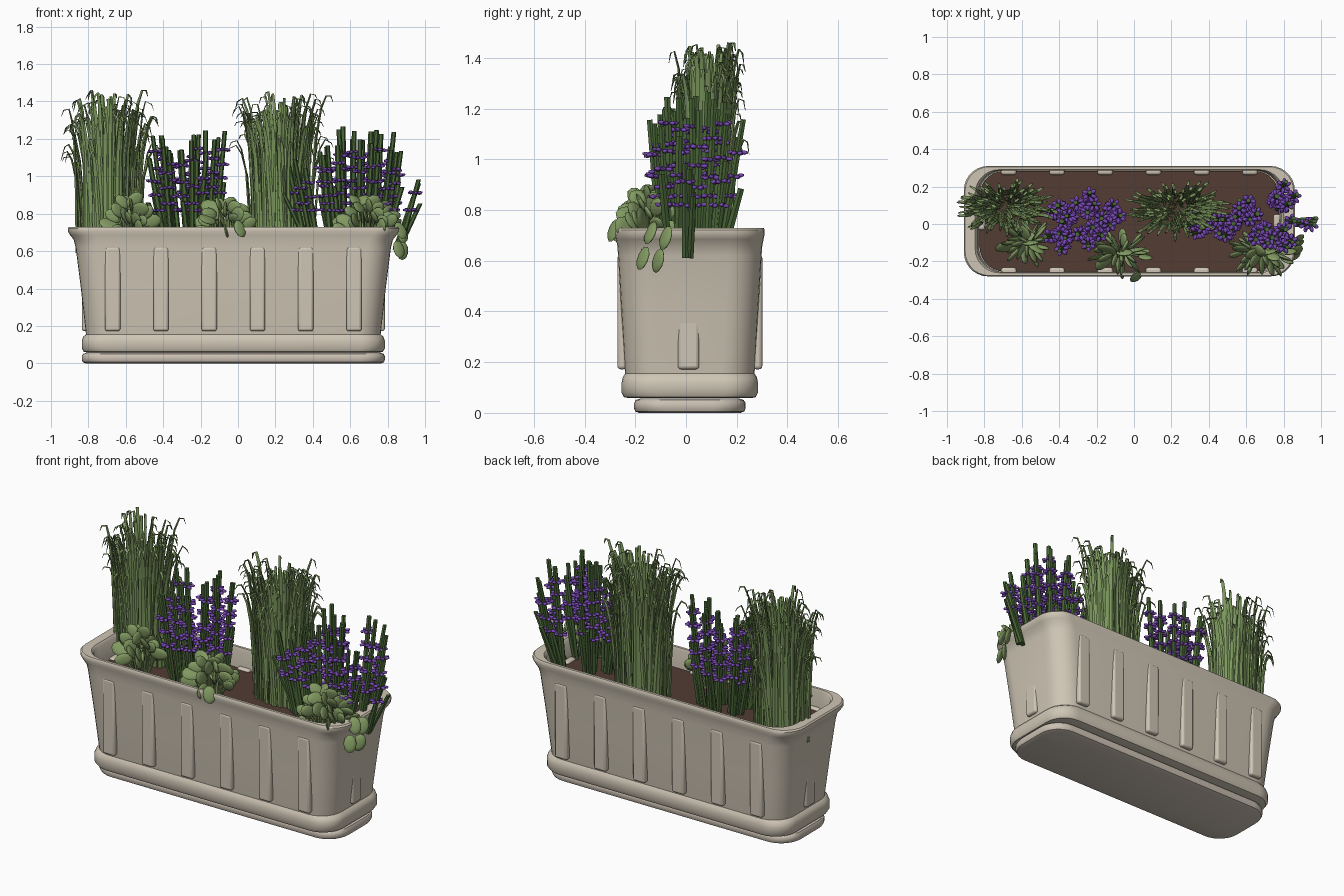
import bpy, bmesh, math, random
from mathutils import Vector, Matrix

random.seed(7)
rnd = random.uniform
CX, CY = -0.025, 0.015          # centre of the planter
SOIL = 0.61

if "Cube" in bpy.data.objects:
    bpy.data.objects.remove(bpy.data.objects["Cube"])


def material(name, rgb):
    m = bpy.data.materials.new(name)
    m.use_nodes = True
    m.diffuse_color = (*rgb, 1)
    bsdf = next(n for n in m.node_tree.nodes if n.type == 'BSDF_PRINCIPLED')
    bsdf.inputs["Base Color"].default_value = (*rgb, 1)
    return m


STONE = material("beige stone", (0.62, 0.56, 0.46))
TRAY = material("warm stone", (0.60, 0.53, 0.45))
EARTH = material("brown soil", (0.085, 0.045, 0.034))
GRASS = material("grass green", (0.20, 0.31, 0.11))
STEM = material("dark stem green", (0.07, 0.14, 0.04))
PURPLE = material("purple blossom", (0.19, 0.065, 0.46))
LEAF = material("soft leaf green", (0.22, 0.32, 0.12))


def finish(bm, name, mat, angle=40):
    bmesh.ops.recalc_face_normals(bm, faces=bm.faces)
    me = bpy.data.meshes.new(name)
    bm.to_mesh(me)
    bm.free()
    me.materials.append(mat)
    ob = bpy.data.objects.new(name, me)
    bpy.context.collection.objects.link(ob)
    bpy.ops.object.select_all(action='DESELECT')
    ob.select_set(True)
    bpy.context.view_layer.objects.active = ob
    bpy.ops.object.shade_smooth_by_angle(angle=math.radians(angle))
    return ob


def bridge(bm, rings):
    """Skin a list of equal vertex loops and cap both ends."""
    for a, b in zip(rings, rings[1:]):
        for i in range(len(a)):
            j = (i + 1) % len(a)
            bm.faces.new((a[i], a[j], b[j], b[i]))
    bm.faces.new(rings[0])
    bm.faces.new(rings[-1])


def rounded_loft(name, mat, profile, radius):
    """Stack rounded rectangles given as (half x, half y, z)."""
    bm = bmesh.new()
    rings = []
    for hx, hy, z in profile:
        ring = []
        for k, (sx, sy) in enumerate(((1, 1), (-1, 1), (-1, -1), (1, -1))):
            for s in range(8):
                a = math.pi / 2 * (k + s / 7)
                ring.append(bm.verts.new((CX + sx * (hx - radius) + radius * math.cos(a),
                                          CY + sy * (hy - radius) + radius * math.sin(a), z)))
        rings.append(ring)
    bridge(bm, rings)
    return finish(bm, name, mat)


def tube(bm, pts, widths, thick, side, sides=5):
    """Tapered strand; side is the direction of its width."""
    rings = []
    for i, p in enumerate(pts):
        d = (pts[min(i + 1, len(pts) - 1)] - pts[max(i - 1, 0)]).normalized()
        n = d.cross(side).normalized()
        rings.append([bm.verts.new(p + side * widths[i] * math.cos(a) + n * widths[i] * thick * math.sin(a))
                      for a in (2 * math.pi * k / sides for k in range(sides))])
    bridge(bm, rings)


def blob(bm, centre, long, normal, size, detail=1):
    """Ellipsoid with its length along long and its thinnest axis along normal."""
    u = long.normalized()
    n = (normal - u * normal.dot(u)).normalized()
    m = Matrix((u, u.cross(n), n)).transposed().to_4x4()
    bmesh.ops.create_icosphere(bm, subdivisions=detail, radius=1,
                               matrix=Matrix.Translation(centre) @ m @ Matrix.Diagonal((*size, 1)))


# Planter, tray and soil
rounded_loft("drip_tray", TRAY, [
    (0.79, 0.20, 0), (0.805, 0.215, 0.006), (0.81, 0.22, 0.018), (0.81, 0.22, 0.038),
    (0.803, 0.213, 0.051), (0.785, 0.195, 0.057)], 0.13)
rounded_loft("planter_body", STONE, [
    (0.78, 0.24, 0.058), (0.80, 0.26, 0.062), (0.81, 0.269, 0.08), (0.81, 0.269, 0.12),
    (0.803, 0.264, 0.142), (0.788, 0.255, 0.155), (0.79, 0.257, 0.175), (0.815, 0.27, 0.40),
    (0.843, 0.283, 0.62), (0.853, 0.286, 0.66), (0.872, 0.291, 0.685), (0.885, 0.295, 0.705),
    (0.885, 0.295, 0.722), (0.878, 0.291, 0.73), (0.825, 0.276, 0.73), (0.812, 0.272, 0.715),
    (0.805, 0.27, 0.59)], 0.13)
rounded_loft("soil", EARTH, [(0.80, 0.268, 0.585), (0.80, 0.268, SOIL)], 0.13)


# Raised ribs on the long sides and the ends
def rib(name, x, y, sx, sy):
    bm = bmesh.new()
    bmesh.ops.create_cube(bm, size=1, matrix=Matrix.Translation((x, y, 0.397))
                          @ Matrix.Diagonal((sx, sy, 0.45, 1)))
    ob = finish(bm, name, STONE)
    mod = ob.modifiers.new("rounding", 'BEVEL')
    mod.width, mod.segments = 0.013, 3


for s, label in ((-1, "front"), (1, "back")):
    for i in range(6):
        rib(f"{label}_rib_{i + 1}", CX + (i - 2.5) * 0.258, CY + s * 0.267, 0.082, 0.038)
for s, label in ((-1, "right"), (1, "left")):
    rib(f"{label}_end_rib", CX + s * 0.79, CY - 0.005, 0.04, 0.084)


# Tall ornamental grass with drooping tips
def grass(name, cx, cy):
    bm = bmesh.new()
    for i in range(95):
        r = math.sqrt((i + 0.5) / 95)
        a = i * 2.39996
        out = Vector((math.cos(a), math.sin(a) * 0.6, 0))
        side = Vector((-math.sin(a), math.cos(a), 0))
        base = Vector((cx, cy, SOIL - 0.02)) + Vector((0.175 * r * math.cos(a), 0.09 * r * math.sin(a), 0))
        top = 1.47 - rnd(0, 0.14) - r * r * rnd(0, 0.34)
        spread = rnd(0.02, 0.05) + 0.06 * r * rnd(0.2, 1)
        h = top - base.z
        sway = side * rnd(-0.035, 0.035)
        path = [base + out * spread * f + sway * g + Vector((0, 0, h * g))
                for f, g in ((0, 0), (0.1, 0.4), (0.3, 0.72), (0.65, 0.92), (1, 1))]
        path.append(path[-1] + out * rnd(0.02, 0.035) - Vector((0, 0, rnd(0, 0.02))))
        path.append(path[-1] + out * 0.012 - Vector((0, 0, rnd(0.02, 0.05))))
        w = rnd(0.013, 0.018)
        tube(bm, path, [w, w, w * 0.85, w * 0.65, w * 0.5, w * 0.4, w * 0.12], 0.45, side)
    finish(bm, name, GRASS)


grass("right_grass", -0.69, 0.09)
grass("middle_grass", 0.235, 0.08)


# Lavender: groups are (x, y, top height, stem count)
def lavender(name, cx, groups):
    stems, buds = bmesh.new(), bmesh.new()
    for gx, gy, top, count in groups:
        for i in range(count + 3):
            short = i >= count
            a = 2 * math.pi * i / count + rnd(-0.4, 0.4)
            off = Vector((math.cos(a), math.sin(a), 0))
            base = Vector((gx, gy, SOIL)) + off * rnd(0.015, 0.04) - Vector(((gx - cx) * 0.22, gy * 0.3, 0))
            tip = Vector((gx + (gx - cx) * 0.12, gy, 0)) + off * rnd(0.035, 0.07)
            tip.z = rnd(0.85, 1.0) if short else top - rnd(0, 0.12)
            w = rnd(0.013, 0.017)
            tube(stems, [base, base.lerp(tip, 0.5), tip], [w, w, w * 0.85], 1, Vector((1, 0, 0)), 6)
            if short:
                continue
            # Whorls of blossoms up the stem
            z = 0.82 + 0.035 * (i % 2)
            while z < tip.z - 0.07:
                p = base.lerp(tip, (z - base.z) / (tip.z - base.z))
                turn = rnd(0, 1)
                for k in range(6):
                    b = turn + k * math.pi / 3
                    d = Vector((math.cos(b), math.sin(b), rnd(-0.15, 0.15)))
                    blob(buds, p + d * 0.026, d, Vector((0, 0, 1)), (0.018, 0.012, 0.009))
                z += rnd(0.07, 0.095)
    finish(stems, name + "_stems", STEM)
    finish(buds, name + "_blossoms", PURPLE, 60)


lavender("right_lavender", -0.25, [
    (-0.40, -0.09, 1.21, 4), (-0.38, 0.05, 1.22, 4), (-0.25, 0.11, 1.24, 4),
    (-0.24, -0.07, 1.2, 4), (-0.13, 0.05, 1.25, 4)])
lavender("left_lavender", 0.62, [
    (0.34, 0.0, 1.14, 4), (0.49, -0.02, 1.18, 5), (0.60, 0.07, 1.27, 5), (0.69, -0.07, 1.26, 5),
    (0.80, 0.16, 1.24, 4), (0.79, -0.09, 1.2, 4), (0.885, 0.01, 1.08, 2)])


# Round-leaved ground cover
def leaf(bm, centre, long, normal, length):
    blob(bm, centre, long, normal, (length, length * 0.72, 0.011), 2)


def cover(name, cx, cy, rx, ry, count, trailing=()):
    bm = bmesh.new()
    for i in range(count):
        a = i * 2.39996 + rnd(-0.2, 0.2)
        r = math.sqrt((i + 0.5) / count)
        out = Vector((math.cos(a), math.sin(a), 0))
        p = Vector((cx + rx * r * out.x, cy + ry * r * out.y, 0.87 - 0.14 * r * r + rnd(-0.05, 0.02)))
        normal = Vector((-out.y, out.x, 0)) + Vector((rnd(-0.5, 0.5), rnd(-0.5, 0.5), rnd(0, 0.6)))
        leaf(bm, p, out + Vector((0, 0, rnd(-0.2, 1.2))), normal, rnd(0.042, 0.06))
        root = Vector((cx + rx * 0.3 * out.x, cy + ry * 0.3 * out.y, SOIL))
        tube(bm, [root, root.lerp(p, 0.5) + Vector((0, 0, 0.02)), p], [0.008, 0.007, 0.005], 1, Vector((1, 0, 0)))
    for x, y, z, tilt in trailing:
        leaf(bm, Vector((x, y, z)), Vector((tilt, -0.3, -1)), Vector((0.7, -1, 0.2)), 0.05)
    finish(bm, name, LEAF, 60)


cover("right_ground_cover", -0.57, -0.10, 0.12, 0.10, 26)
cover("middle_ground_cover", -0.07, -0.15, 0.14, 0.10, 28, [(0.01, -0.285, 0.72, 0.3)])
cover("left_ground_cover", 0.69, -0.15, 0.17, 0.10, 34, [
    (0.86, -0.17, 0.61, 0.2), (0.88, -0.11, 0.60, -0.2), (0.87, -0.14, 0.71, 0.4), (0.88, -0.08, 0.69, 0.1)])
